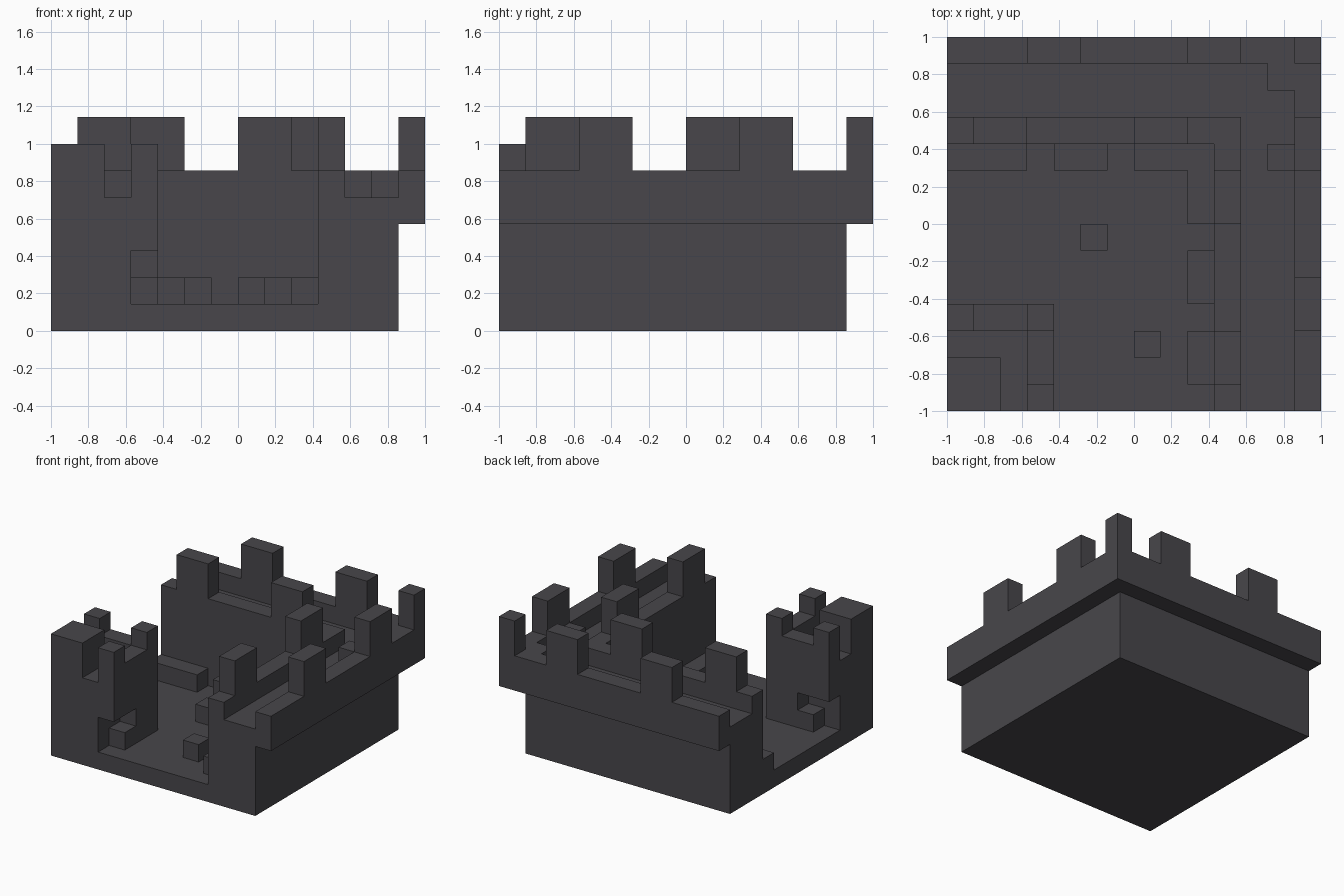
import bpy, bmesh
from mathutils import Vector
from itertools import product

cube = bpy.data.objects.get("Cube")
if cube:
    bpy.data.objects.remove(cube)

UNIT = 1 / 7          # block size
HALF = 7              # half of the plan, in blocks

stone = bpy.data.materials.new("dark grey stone")
stone.use_nodes = True
colour = (0.065, 0.062, 0.070, 1)
stone.diffuse_color = colour
bsdf = next(n for n in stone.node_tree.nodes if n.type == "BSDF_PRINCIPLED")
bsdf.inputs["Base Color"].default_value = colour


def block(x, y, z):
    """All unit cells in a block given as (start, end) ranges."""
    return set(product(range(*x), range(*y), range(*z)))


def both(x, y, z):
    """A block and its twin mirrored across the plan diagonal."""
    return block(x, y, z) | block(y, x, z)


def build(name, cells):
    """Turn cells into one closed solid with merged flat faces."""
    bm = bmesh.new()
    verts = {}
    for cell in cells:
        for axis, side in product(range(3), (0, 1)):
            step = [0, 0, 0]
            step[axis] = 1 if side else -1
            if tuple(c + s for c, s in zip(cell, step)) in cells:
                continue
            u, v = (axis + 1) % 3, (axis + 2) % 3
            ring = []
            for du, dv in ((0, 0), (1, 0), (1, 1), (0, 1)):
                p = list(cell)
                p[axis] += side
                p[u] += du
                p[v] += dv
                key = tuple(p)
                if key not in verts:
                    verts[key] = bm.verts.new((Vector(key) - Vector((HALF, HALF, 0))) * UNIT)
                ring.append(verts[key])
            bm.faces.new(ring if side else ring[::-1])
    bmesh.ops.dissolve_limit(bm, angle_limit=0.01, verts=bm.verts[:], edges=bm.edges[:])
    mesh = bpy.data.meshes.new(name)
    bm.to_mesh(mesh)
    bm.free()
    mesh.materials.append(stone)
    bpy.context.collection.objects.link(bpy.data.objects.new(name, mesh))


# Courtyard floor
build("courtyard_floor", block((0, 13), (0, 13), (0, 1)))

# Two thick walls meeting at the back corner, with a raised inner lip
wall = both((10, 13), (0, 13), (1, 5)) | both((10, 11), (0, 11), (5, 6))
build("curtain_wall", wall)

# Overhanging outer parapet with its corner block
parapet = both((13, 14), (0, 14), (4, 6)) | block((12, 13), (12, 13), (5, 6))
build("outer_parapet", parapet)
build("walkway_block", block((12, 13), (9, 10), (5, 6)))

# Battlements
inner, outer = set(), block((13, 14), (13, 14), (6, 8))
for start in (1, 7):
    inner |= both((10, 11), (start, start + 2), (6, 8))
for start in (3, 9):
    outer |= both((13, 14), (start, start + 2), (6, 8))
build("inner_battlements", inner)
build("outer_battlements", outer)

# Ruined corner tower with a hollow top and broken lower corners
tower = block((0, 4), (0, 4), (1, 5)) - both((3, 4), (0, 2), (1, 3))
tower |= both((3, 4), (0, 4), (5, 6))
tower |= both((3, 4), (0, 1), (6, 7)) | block((3, 4), (3, 4), (6, 7))
tower |= block((0, 2), (0, 2), (5, 7))
build("corner_tower", tower)

# Fallen blocks along the walls, by the tower and in the courtyard
rubble = both((3, 4), (1, 2), (1, 2))
for span in ((4, 6), (7, 10)):
    rubble |= both((9, 10), span, (1, 2))
rubble |= block((9, 10), (1, 3), (1, 2)) | block((0, 3), (9, 10), (1, 2))
rubble |= block((5, 6), (6, 7), (1, 2)) | block((7, 8), (2, 3), (1, 2))
build("fallen_blocks", rubble)
